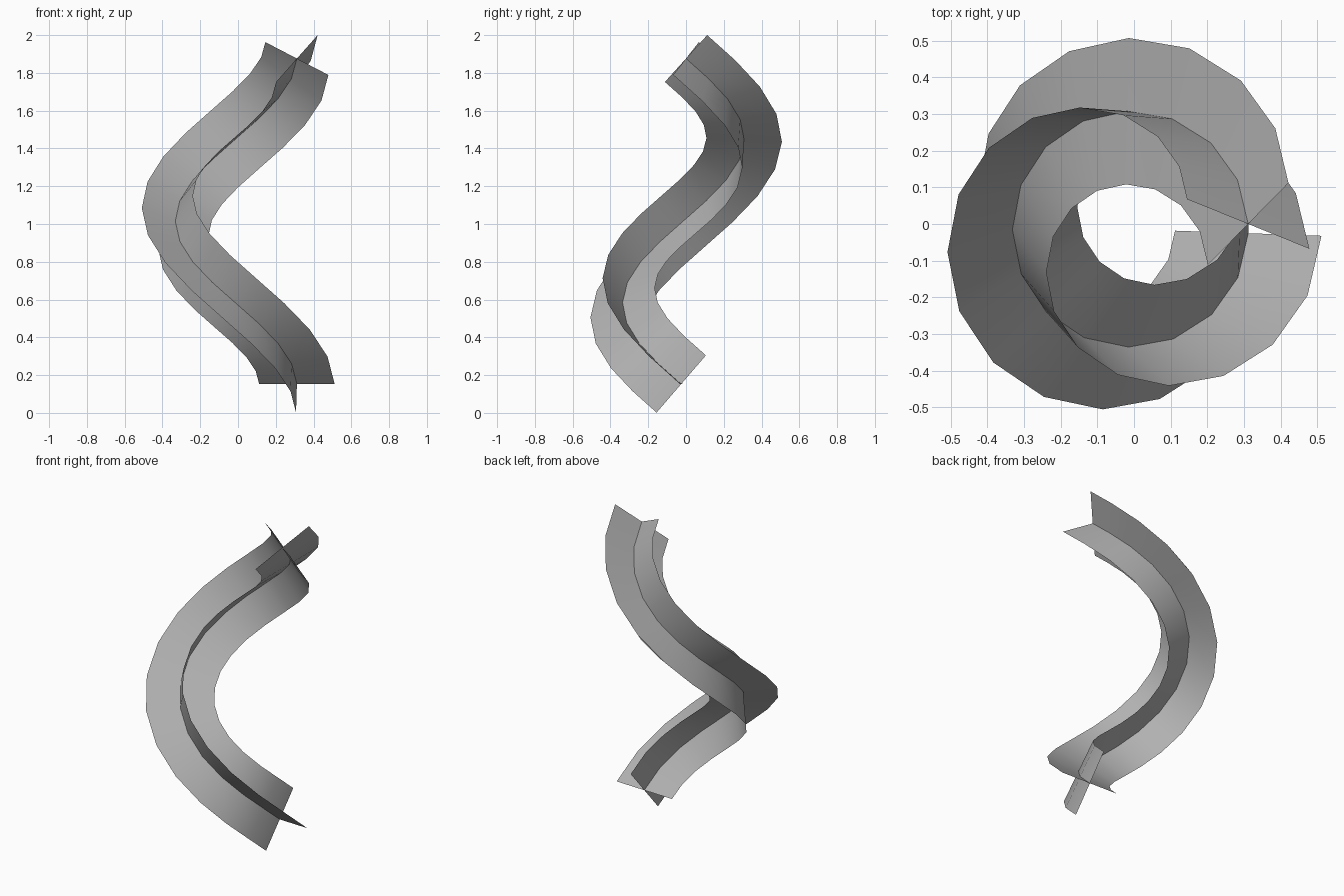
import bpy, math
from mathutils import Vector

if "Cube" in bpy.data.objects:
    bpy.data.objects.remove(bpy.data.objects["Cube"])

SEGMENTS = 16
RADIUS, HALF_WIDTH = 0.322, 0.2
CENTRE = Vector((-0.01, -0.014))
Z0, Z1 = 0.153, 1.876
START, TURN = math.radians(-2), math.radians(-355.5)
PITCH = math.radians(40.8)
TWIST = math.radians(235)      # roll of the cross section along the helix

# Dark grey finish
grey = bpy.data.materials.new("dark_grey")
grey.diffuse_color = (0.44, 0.44, 0.44, 1)
grey.use_nodes = True
grey.node_tree.nodes["Principled BSDF"].inputs["Base Color"].default_value = grey.diffuse_color


def section(t, offset):
    """Centre of the helix and the ribbon direction at fraction t."""
    a = START + TURN * t
    c, s = math.cos(a), math.sin(a)
    centre = Vector((CENTRE.x + RADIUS * c, CENTRE.y + RADIUS * s, Z0 + (Z1 - Z0) * t))
    outward = Vector((c, s, 0))
    upward = Vector((-s * math.sin(PITCH), c * math.sin(PITCH), math.cos(PITCH)))
    roll = TWIST * t + offset
    return centre, outward * math.cos(roll) + upward * math.sin(roll)


def ribbon(name, offset):
    verts, faces = [], []
    for i in range(SEGMENTS + 1):
        centre, direction = section(i / SEGMENTS, offset)
        verts += [centre + direction * HALF_WIDTH * k for k in (-1, 0, 1)]
    for i in range(SEGMENTS):
        for k in (0, 1):
            v = 3 * i + k
            faces.append((v, v + 1, v + 4, v + 3))
    mesh = bpy.data.meshes.new(name)
    mesh.from_pydata(verts, [], faces)
    mesh.materials.append(grey)
    mesh.shade_smooth()
    obj = bpy.data.objects.new(name, mesh)
    bpy.context.collection.objects.link(obj)
    return obj


# Two crossing ribbons make the plus-shaped section
ribbon("first_ribbon", 0)
ribbon("second_ribbon", math.pi / 2)
